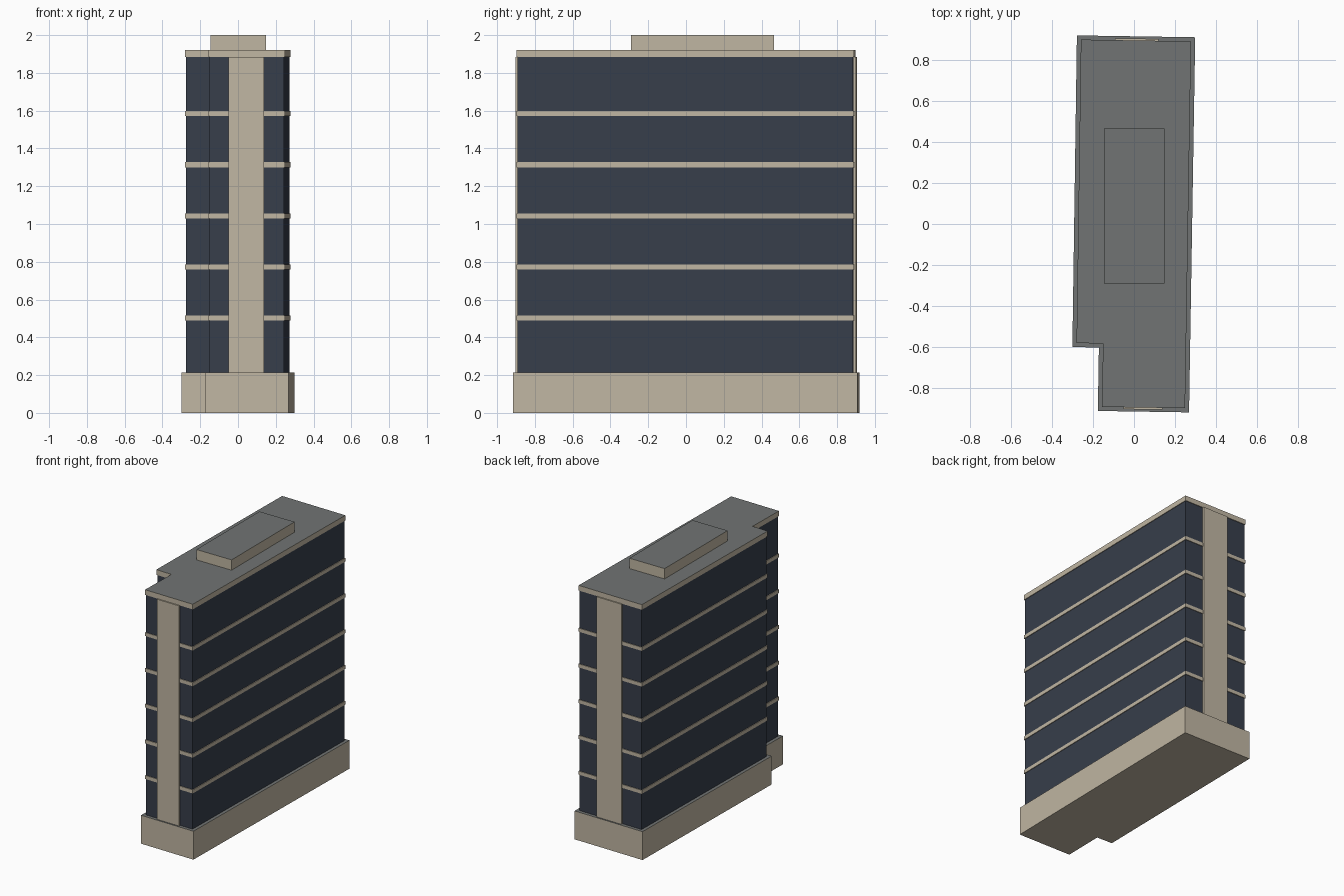
import bpy, bmesh
from mathutils import Vector

if "Cube" in bpy.data.objects:
    bpy.data.objects.remove(bpy.data.objects["Cube"])


def material(name, rgb):
    m = bpy.data.materials.new(name)
    m.diffuse_color = (*rgb, 1)
    m.use_nodes = True
    m.node_tree.nodes["Principled BSDF"].inputs["Base Color"].default_value = m.diffuse_color
    return m


STONE = material("beige stone", (0.53, 0.47, 0.365))
GLASS = material("dark blue glass", (0.038, 0.048, 0.070))
ROOF = material("grey roofing", (0.165, 0.175, 0.172))

# Slightly rotated footprint with a notched corner (counter-clockwise)
PLAN = [Vector(p) for p in [(-0.176, -0.910), (0.268, -0.917), (0.298, 0.909),
                            (-0.278, 0.918), (-0.300, -0.598), (-0.171, -0.602)]]


def inset(pts, d):
    """Move every edge of the outline inwards by d."""
    out = []
    for i, p in enumerate(pts):
        a = (p - pts[i - 1]).normalized()
        b = (pts[(i + 1) % len(pts)] - p).normalized()
        na, nb = Vector((-a.y, a.x)), Vector((-b.y, b.x))
        out.append(p + (na + nb) * d / (1 + na.dot(nb)))
    return out


def prism(name, pts, z0, z1, mat, top=None):
    """Extruded outline; upward faces may take a second material."""
    bm = bmesh.new()
    face = bm.faces.new([bm.verts.new((p[0], p[1], z0)) for p in pts])
    ext = bmesh.ops.extrude_face_region(bm, geom=[face], use_keep_orig=True)
    for v in ext["geom"]:
        if isinstance(v, bmesh.types.BMVert):
            v.co.z = z1
    bmesh.ops.recalc_face_normals(bm, faces=bm.faces)
    bm.normal_update()
    if top:
        for f in bm.faces:
            f.material_index = 1 if f.normal.z > 0.9 else 0
    me = bpy.data.meshes.new(name)
    bm.to_mesh(me)
    bm.free()
    me.materials.append(mat)
    if top:
        me.materials.append(top)
    ob = bpy.data.objects.new(name, me)
    bpy.context.collection.objects.link(ob)
    return ob


def pier(name, edge, xa, xb):
    """Stone strip lying along one end wall between two x positions."""
    outer, inner = inset(PLAN, 0.011), inset(PLAN, 0.045)

    def at(line, x):
        p, q = line[edge], line[edge + 1]
        return p.lerp(q, (x - p.x) / (q.x - p.x))
    prism(name, [at(outer, xa), at(outer, xb), at(inner, xb), at(inner, xa)],
          0.215, 1.883, STONE)


# Plinth, glazed body and roof slab
prism("plinth", PLAN, 0, 0.215, STONE, ROOF)
prism("glass_body", inset(PLAN, 0.025), 0.215, 1.883, GLASS)
prism("roof_slab", inset(PLAN, 0.020), 1.883, 1.922, STONE, ROOF)

# Floor bands
for i in range(5):
    z = 0.488 + i * 0.2708
    prism(f"floor_band_{i + 1}", inset(PLAN, 0.020), z, z + 0.027, STONE)

# End wall piers
pier("front_pier", 0, -0.050, 0.138)
pier("back_pier", 2, 0.120, -0.092)

# Rooftop plant room
prism("plant_room", [(-0.146, -0.29), (0.149, -0.29), (0.149, 0.465), (-0.146, 0.465)],
      1.922, 2.0, STONE, ROOF)
